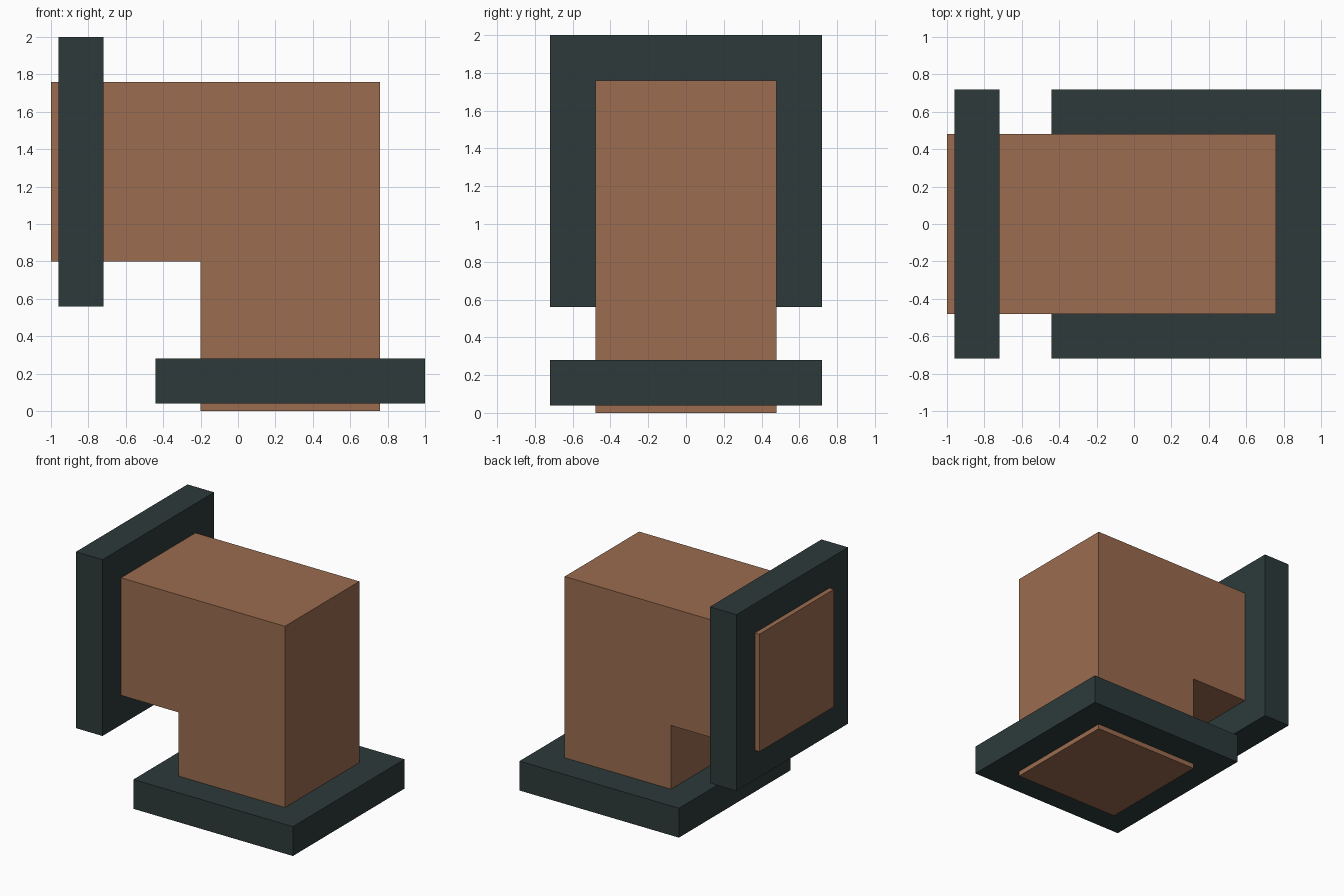
import bpy
import bmesh
from mathutils import Vector

cube = bpy.data.objects.get("Cube")
if cube:
    bpy.data.objects.remove(cube, do_unlink=True)


def make_material(name, rgb):
    mat = bpy.data.materials.new(name)
    mat.use_nodes = True
    color = (*rgb, 1.0)
    mat.diffuse_color = color
    mat.node_tree.nodes["Principled BSDF"].inputs["Base Color"].default_value = color
    return mat


copper = make_material("copper_brown", (0.328, 0.150, 0.078))
slate = make_material("dark_slate", (0.026, 0.042, 0.042))


def extrude_profile(name, points, half_depth, mat):
    """Extrude an x-z outline symmetrically along y."""
    bm = bmesh.new()
    face = bm.faces.new([bm.verts.new((x, -half_depth, z)) for x, z in points])
    result = bmesh.ops.extrude_face_region(bm, geom=[face])
    verts = [g for g in result["geom"] if isinstance(g, bmesh.types.BMVert)]
    bmesh.ops.translate(bm, verts=verts, vec=Vector((0, 2 * half_depth, 0)))
    bmesh.ops.recalc_face_normals(bm, faces=bm.faces)
    mesh = bpy.data.meshes.new(name)
    bm.to_mesh(mesh)
    bm.free()
    mesh.materials.append(mat)
    obj = bpy.data.objects.new(name, mesh)
    bpy.context.collection.objects.link(obj)
    return obj


def rectangle(x0, x1, z0, z1):
    return [(x0, z0), (x1, z0), (x1, z1), (x0, z1)]


# Square elbow pipe body
elbow = [(-0.20, 0), (0.76, 0), (0.76, 1.76), (-1.0, 1.76), (-1.0, 0.80), (-0.20, 0.80)]
extrude_profile("elbow_body", elbow, 0.48, copper)

# Collars near both ends
extrude_profile("bottom_flange", rectangle(-0.44, 1.0, 0.04, 0.28), 0.72, slate)
extrude_profile("side_flange", rectangle(-0.96, -0.72, 0.56, 2.0), 0.72, slate)
